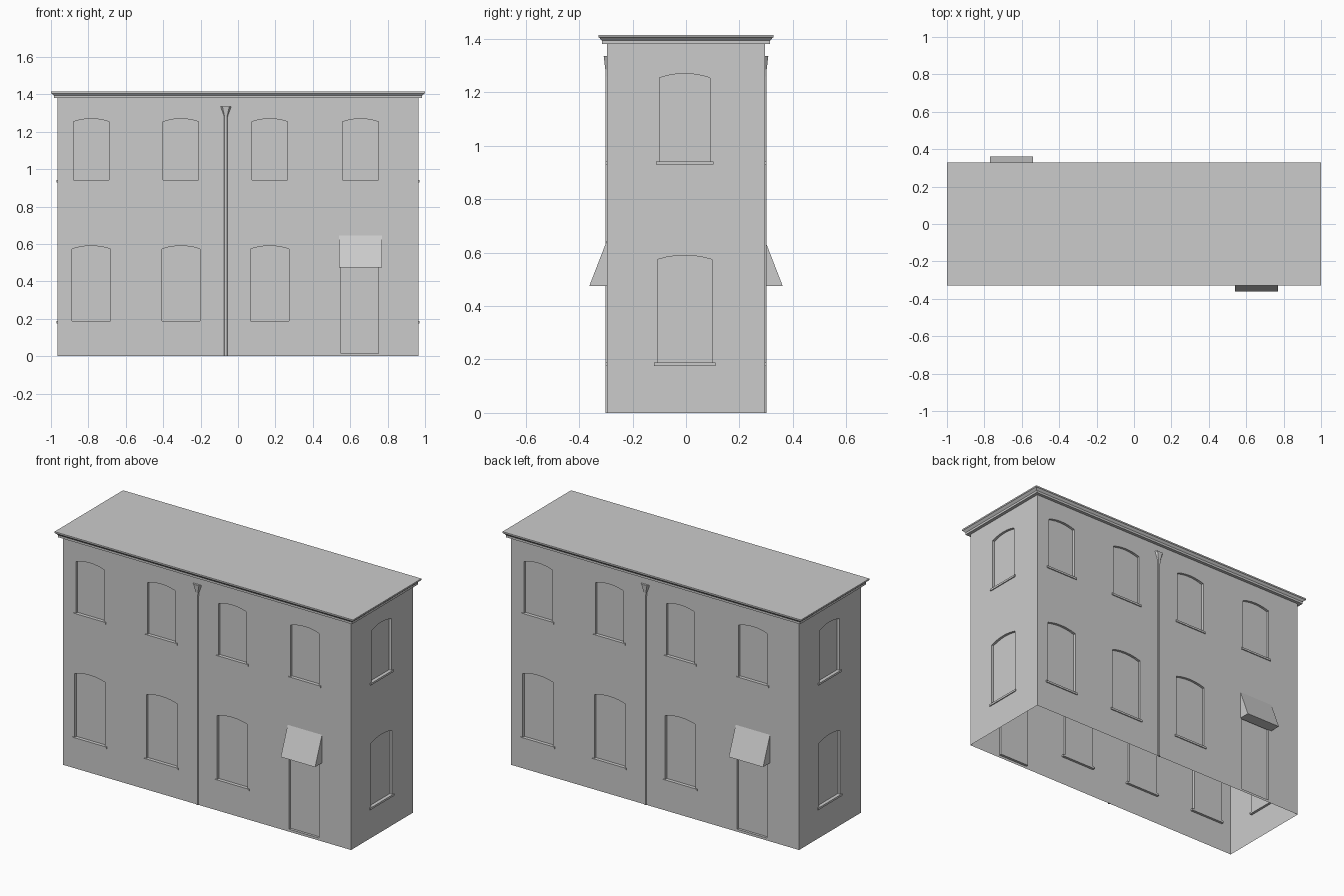
import bpy, bmesh, math
from mathutils import Matrix

cube = bpy.data.objects.get("Cube")
if cube:
    bpy.data.objects.remove(cube, do_unlink=True)

HX, HY, WALL_TOP = 0.965, 0.296, 1.38
RECESS = 0.015

grey = bpy.data.materials.new("plain grey")
grey.use_nodes = True
grey.diffuse_color = (0.6, 0.6, 0.6, 1)
grey.node_tree.nodes["Principled BSDF"].inputs["Base Color"].default_value = (0.6, 0.6, 0.6, 1)


def make_object(name, bm):
    bmesh.ops.recalc_face_normals(bm, faces=bm.faces)
    mesh = bpy.data.meshes.new(name)
    bm.to_mesh(mesh)
    bm.free()
    mesh.materials.append(grey)
    obj = bpy.data.objects.new(name, mesh)
    bpy.context.collection.objects.link(obj)
    return obj


def loft(bm, rings, matrix=Matrix()):
    """Join equal-sized rings of points into a closed solid."""
    loops = [[bm.verts.new(matrix @ Matrix.Translation(p).translation) for p in r] for r in rings]
    for a, b in zip(loops, loops[1:]):
        for i in range(len(a)):
            j = (i + 1) % len(a)
            bm.faces.new((a[i], a[j], b[j], b[i]))
    bm.faces.new(loops[0])
    bm.faces.new(loops[-1])


def box(bm, x0, x1, y0, y1, z0, z1, matrix=Matrix()):
    loft(bm, [[(x0, y0, z), (x1, y0, z), (x1, y1, z), (x0, y1, z)] for z in (z0, z1)], matrix)


def arch(x, half, z0, z1, rise=0.016):
    """Outline of an opening with a shallow arched head."""
    top = [(x + half * t, z1 - rise * t * t) for t in (1, 0.67, 0.33, 0, -0.33, -0.67, -1)]
    return [(x - half, z0), (x + half, z0)] + top


# Openings as centre, half width, bottom, top
upper = (0.095, 0.94, 1.27)
lower = (0.102, 0.187, 0.59)
columns = (-0.785, -0.305, 0.17)
long_windows = [(x, *size) for x in columns for size in (upper, lower)] + [(0.655, *upper)]
end_windows = [(-0.005, *upper), (-0.005, *lower)]
door = (0.65, 0.1, 0.015, 0.5)

# Each wall: turn about z, distance from centre, windows, doors
walls = []
for turn in (0, math.pi):
    walls.append((Matrix.Rotation(turn, 4, "Z"), HY, long_windows, [door]))
    walls.append((Matrix.Rotation(turn + math.pi / 2, 4, "Z"), HX, end_windows, []))

# Cutter for all recessed openings, and the sills under the windows
cut, sills = bmesh.new(), bmesh.new()
for matrix, dist, windows, doors in walls:
    for opening in windows + doors:
        outline = arch(*opening)
        loft(cut, [[(x, y, z) for x, z in outline] for y in (-dist - 0.05, -dist + RECESS)], matrix)
    for x, half, z0, z1 in windows:
        box(sills, x - half - 0.013, x + half + 0.013, -dist - 0.006, -dist + RECESS,
            z0 - 0.011, z0 + 0.001, matrix)
cutter = make_object("opening_cutter", cut)
cutter.hide_render = True
make_object("window_sills", sills)

# Wall shell with recessed windows and doors, open underneath
bm = bmesh.new()
box(bm, -HX, HX, -HY, HY, 0, WALL_TOP + 0.01)
body = make_object("walls", bm)
mod = body.modifiers.new("openings", "BOOLEAN")
mod.operation, mod.solver, mod.object = "DIFFERENCE", "EXACT", cutter
bpy.context.view_layer.objects.active = body
bpy.ops.object.modifier_apply(modifier=mod.name)
bpy.data.objects.remove(cutter, do_unlink=True)
bm = bmesh.new()
bm.from_mesh(body.data)
floor = [f for f in bm.faces if f.normal.z < -0.9 and f.calc_center_median().z < 0.001]
bmesh.ops.delete(bm, geom=floor, context="FACES")
bm.to_mesh(body.data)
bm.free()

# Roof slab with a stepped cornice
bm = bmesh.new()
steps = [(0.985, 0.315, 1.38), (0.985, 0.315, 1.393), (0.996, 0.324, 1.404),
         (1.0, 0.328, 1.406), (1.0, 0.328, 1.415)]
loft(bm, [[(-x, -y, z), (x, -y, z), (x, y, z), (-x, y, z)] for x, y, z in steps])
make_object("roof_cornice", bm)

# Door awnings and rain pipes on the two long walls
for side, (matrix, dist, _, doors) in zip(("front", "back"), walls[::2]):
    bm = bmesh.new()
    profile = [(-dist + 0.005, 0.645), (-dist, 0.645), (-0.362, 0.475), (-dist + 0.005, 0.475)]
    loft(bm, [[(x, y, z) for y, z in profile] for x in (0.54, 0.77)], matrix)
    make_object(side + "_awning", bm)

    bm = bmesh.new()
    rings = []
    for half, out, z in ((0.01, 0.006, 0), (0.01, 0.006, 1.26), (0.012, 0.006, 1.285), (0.031, 0.012, 1.335)):
        y = -dist - out
        rings.append([(-0.065 - half, -dist + 0.003, z), (-0.065 - half * 0.6, y, z),
                      (-0.065 + half * 0.6, y, z), (-0.065 + half, -dist + 0.003, z)])
    loft(bm, rings, matrix)
    make_object(side + "_rain_pipe", bm)
